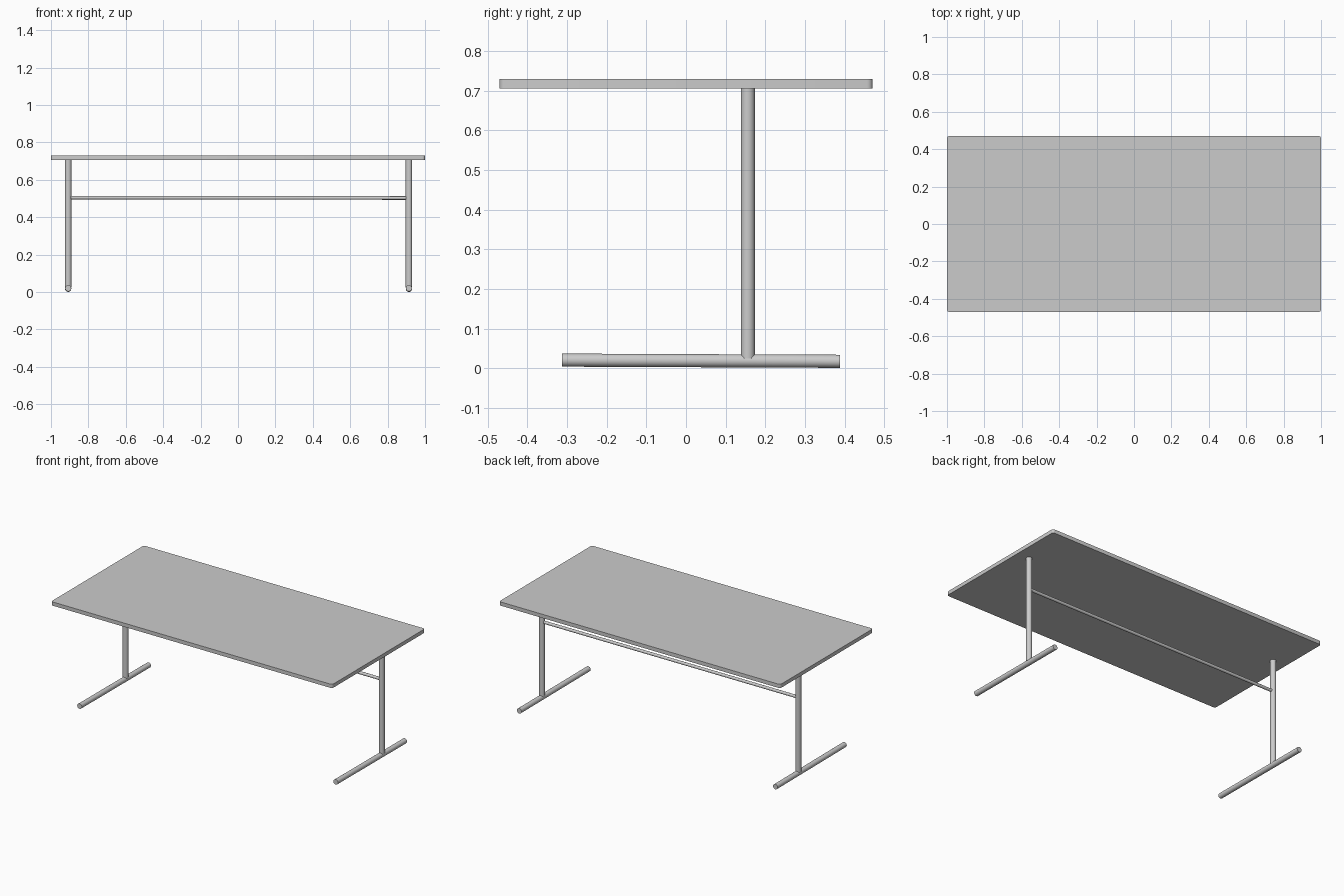
import bpy
import bmesh
from mathutils import Vector

if "Cube" in bpy.data.objects:
    bpy.data.objects.remove(bpy.data.objects["Cube"])


def tube(name, start, end, radius, sides=24):
    """Smooth capped cylinder between two points."""
    a, b = Vector(start), Vector(end)
    axis = b - a
    bpy.ops.mesh.primitive_cylinder_add(vertices=sides, radius=radius,
                                        depth=axis.length, location=(a + b) / 2)
    ob = bpy.context.object
    ob.name = name
    ob.rotation_euler = axis.to_track_quat('Z', 'Y').to_euler()
    bpy.ops.object.shade_smooth_by_angle()
    return ob


# Table top: thin slab with slightly rounded corners
bpy.ops.mesh.primitive_cube_add(size=1, location=(0, 0, 0.718))
top = bpy.context.object
top.name = "table_top"
bm = bmesh.new()
bm.from_mesh(top.data)
bmesh.ops.scale(bm, vec=(2.0, 0.942, 0.024), verts=bm.verts)
upright = [e for e in bm.edges
           if abs(e.verts[0].co.z - e.verts[1].co.z) > 0.01]
bmesh.ops.bevel(bm, geom=upright, offset=0.014, segments=4,
                profile=0.5, affect='EDGES')
bm.to_mesh(top.data)
bm.free()
bpy.ops.object.shade_smooth_by_angle()

# T-shaped leg at each end: floor tube and off-centre post
POST_Y = 0.156
for side, x in (("left", -0.908), ("right", 0.914)):
    tube(side + "_foot", (x, -0.313, 0.0205), (x, 0.389, 0.0175), 0.0165)
    tube(side + "_post", (x, POST_Y, 0.025), (x, POST_Y, 0.708), 0.0175)

# Crossbar joining the posts
tube("crossbar", (-0.9, POST_Y, 0.505), (0.908, POST_Y, 0.503), 0.0095)
